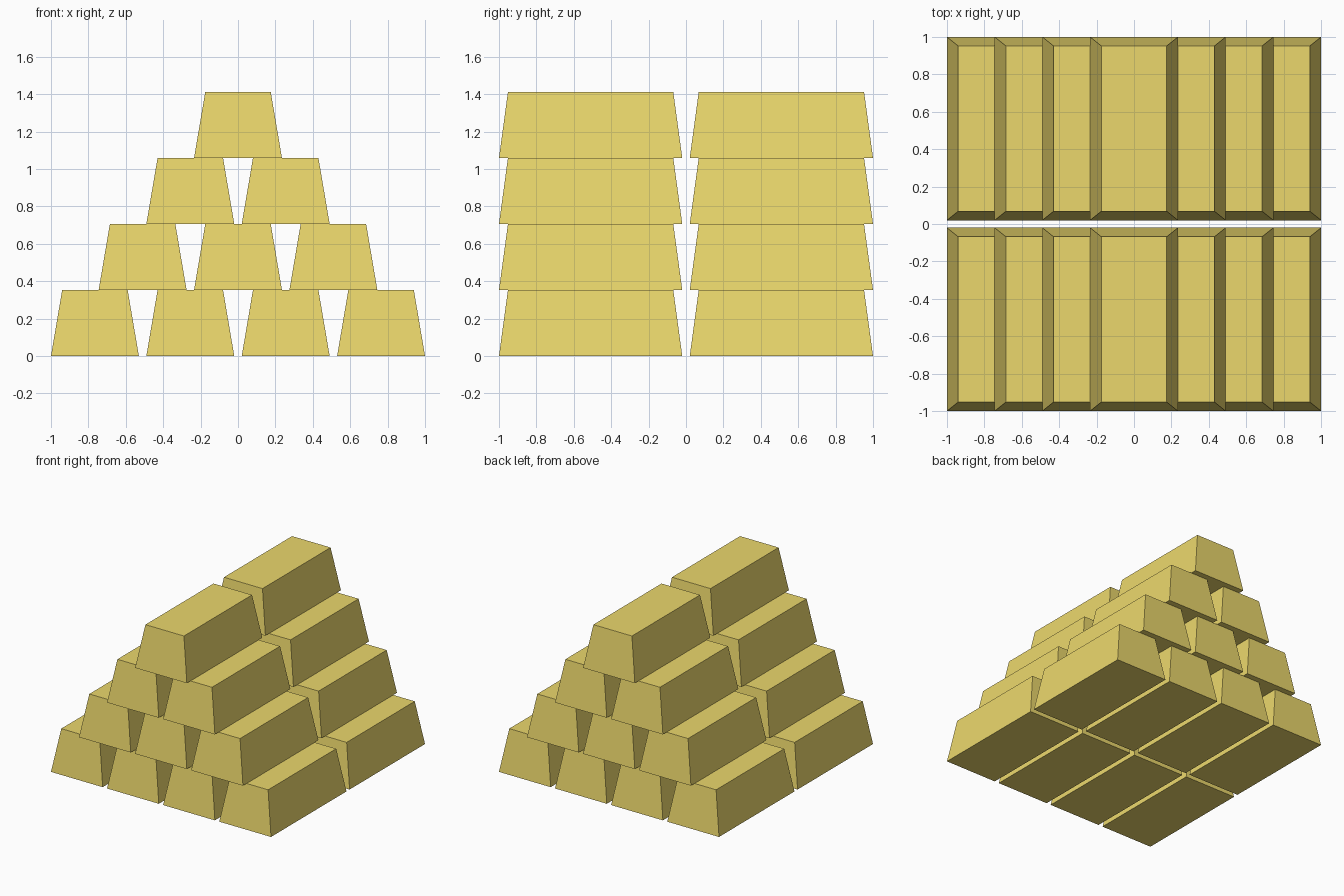
import bpy, bmesh

if "Cube" in bpy.data.objects:
    bpy.data.objects.remove(bpy.data.objects["Cube"])

ROWS = 4
PITCH_X, BAR_Y, HEIGHT = 0.51, 0.51, 0.353
BOTTOM = (0.235, 0.49)   # half width, half length at the base
TOP = (0.175, 0.442)     # half width, half length at the top

gold = bpy.data.materials.new("gold")
gold.diffuse_color = (0.83, 0.68, 0.15, 1)
gold.use_nodes = True
gold.node_tree.nodes["Principled BSDF"].inputs["Base Color"].default_value = gold.diffuse_color

# One tapered ingot, shared by every bar
mesh = bpy.data.meshes.new("gold_bar")
bm = bmesh.new()
bmesh.ops.create_cube(bm, size=2)
for v in bm.verts:
    hx, hy = TOP if v.co.z > 0 else BOTTOM
    v.co = (v.co.x * hx, v.co.y * hy, HEIGHT if v.co.z > 0 else 0)
bm.to_mesh(mesh)
bm.free()
mesh.materials.append(gold)

# Two stacks, front and back, each layer one bar narrower than the one below
for stack, y in (("front", -BAR_Y), ("back", BAR_Y)):
    for layer in range(ROWS):
        count = ROWS - layer
        for i in range(count):
            bar = bpy.data.objects.new(f"{stack}_bar_layer{layer + 1}_{i + 1}", mesh)
            bar.location = ((i - (count - 1) / 2) * PITCH_X, y, layer * HEIGHT)
            bpy.context.collection.objects.link(bar)
